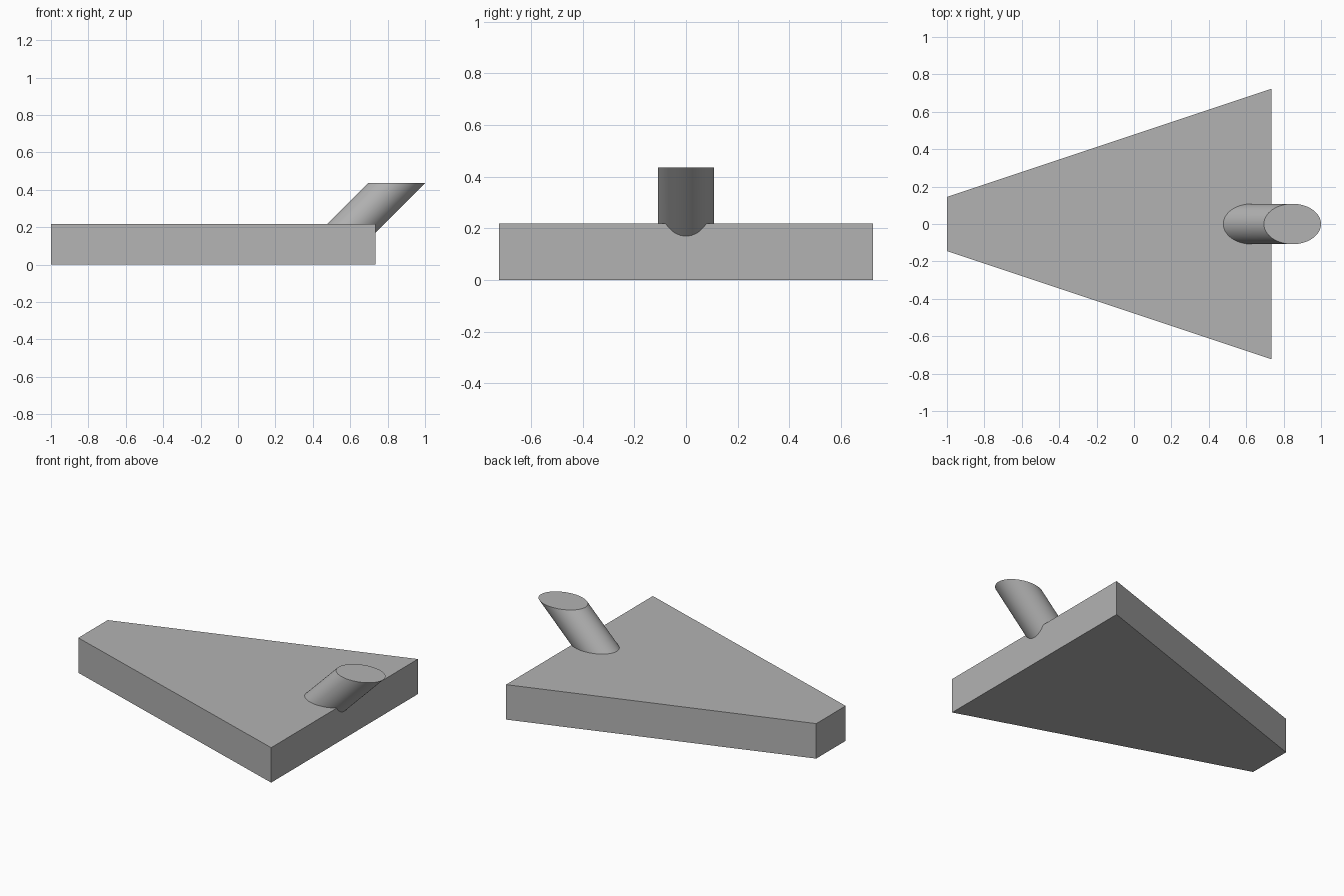
import bpy
import bmesh
import math

cube = bpy.data.objects.get("Cube")
if cube:
    bpy.data.objects.remove(cube, do_unlink=True)

grey = bpy.data.materials.new("plain grey")
grey.use_nodes = True
colour = (0.45, 0.45, 0.45, 1)
grey.diffuse_color = colour
grey.node_tree.nodes["Principled BSDF"].inputs["Base Color"].default_value = colour


def sheared_prism(name, outline, z0, z1, lean=0.0):
    """Extrude a flat outline from z0 to z1, sliding it along x by lean."""
    bm = bmesh.new()
    base = bm.faces.new([bm.verts.new((x, y, z0)) for x, y in outline])
    top = bmesh.ops.extrude_face_region(bm, geom=[base])["geom"]
    bmesh.ops.translate(bm, vec=(lean, 0, z1 - z0),
                        verts=[v for v in top if isinstance(v, bmesh.types.BMVert)])
    bmesh.ops.recalc_face_normals(bm, faces=bm.faces)
    mesh = bpy.data.meshes.new(name)
    bm.to_mesh(mesh)
    bm.free()
    mesh.materials.append(grey)
    obj = bpy.data.objects.new(name, mesh)
    bpy.context.collection.objects.link(obj)
    return obj


# Tapered slab
slab_top = 0.218
sheared_prism("wedge_slab",
              [(-1, -0.145), (0.735, -0.723), (0.735, 0.723), (-1, 0.145)],
              0, slab_top)

# Round peg leaning out at 45 degrees, cut level at the top, rooted in the slab
radius, peg_top, peg_root = 0.108, 0.435, 0.1
half_length = radius * math.sqrt(2)
rise = peg_top - peg_root
centre = 1 - half_length - rise
sides = 64
ellipse = [(centre + half_length * math.cos(math.tau * i / sides),
            radius * math.sin(math.tau * i / sides)) for i in range(sides)]
peg = sheared_prism("leaning_peg", ellipse, peg_root, peg_top, lean=rise)

# Smooth the round side and keep the cut rim sharp
bpy.ops.object.select_all(action="DESELECT")
peg.select_set(True)
bpy.context.view_layer.objects.active = peg
bpy.ops.object.shade_smooth_by_angle(angle=math.radians(30))
